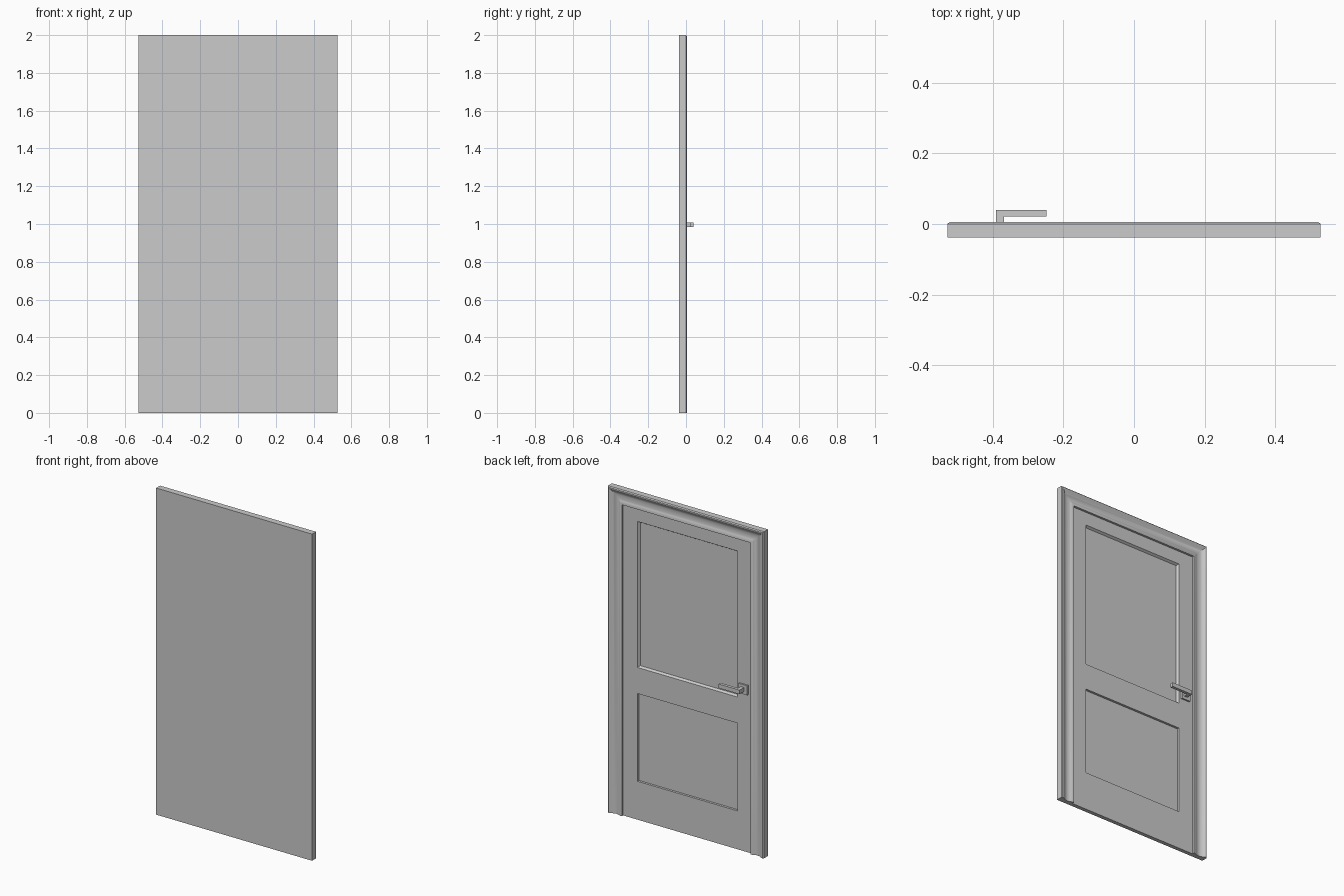
import bpy, bmesh, math
from mathutils import Vector

if "Cube" in bpy.data.objects:
    bpy.data.objects.remove(bpy.data.objects["Cube"])

W, H, BACK = 0.528, 2.0, -0.038      # half width, height, rear plane
LEAF, CAS = -0.014, 0.093            # leaf face, casing width

paint = bpy.data.materials.new("plain_grey")
paint.diffuse_color = (0.6, 0.6, 0.6, 1)
paint.use_nodes = True
paint.node_tree.nodes["Principled BSDF"].inputs["Base Color"].default_value = paint.diffuse_color


def finish(name, bm):
    bmesh.ops.recalc_face_normals(bm, faces=bm.faces)
    me = bpy.data.meshes.new(name)
    bm.to_mesh(me)
    bm.free()
    me.materials.append(paint)
    ob = bpy.data.objects.new(name, me)
    bpy.context.collection.objects.link(ob)
    return ob


def box(bm, x0, x1, y0, y1, z0, z1):
    vs = bmesh.ops.create_cube(bm, size=1)["verts"]
    for v in vs:
        v.co = Vector(((x0 + x1) / 2 + v.co.x * (x1 - x0),
                       (y0 + y1) / 2 + v.co.y * (y1 - y0),
                       (z0 + z1) / 2 + v.co.z * (z1 - z0)))


# Casing: hollow moulding profile swept up, across and down with mitred corners
profile = [(0, BACK), (0, 0), (0.006, 0.005), (0.012, 0.005)]
for i in range(1, 9):
    t = i / 8
    profile.append((0.012 + 0.07 * t, 0.005 - 0.006 * t - 0.012 * math.sin(math.pi * t)))
profile += [(CAS, -0.001), (CAS, BACK)]
bm = bmesh.new()
rings = []
for side, top in ((-1, 0), (-1, 1), (1, 1), (1, 0)):
    rings.append([bm.verts.new((side * (W - w), y, (H - w) if top else 0)) for w, y in profile])
n = len(profile)
for a, b in zip(rings, rings[1:]):
    for i in range(n):
        j = (i + 1) % n
        bm.faces.new((a[i], a[j], b[j], b[i]))
bm.faces.new(rings[0])
bm.faces.new(rings[-1])
casing = finish("door_casing", bm)
bpy.context.view_layer.objects.active = casing
casing.select_set(True)
bpy.ops.object.shade_smooth_by_angle(angle=math.radians(25))

# Door leaf: gridded face whose two panel cells are inset and sunk with a bevel
xs = [-W + CAS, -0.338, 0.338, W - CAS]
zs = [0, 0.235, 0.772, 0.932, 1.826, H - CAS]
bm = bmesh.new()
grid = [[bm.verts.new((x, LEAF, z)) for x in xs] for z in zs]
panels = []
for r in range(5):
    for c in range(3):
        f = bm.faces.new((grid[r][c], grid[r + 1][c], grid[r + 1][c + 1], grid[r][c + 1]))
        if c == 1 and r in (1, 3):
            panels.append(f)
for f in panels:
    bmesh.ops.inset_individual(bm, faces=[f], thickness=0.012, depth=0)
    for v in f.verts:
        v.co.y = LEAF - 0.014
rim = [e for e in bm.edges if e.is_boundary]
ext = bmesh.ops.extrude_edge_only(bm, edges=rim)["geom"]
for v in ext:
    if isinstance(v, bmesh.types.BMVert):
        v.co.y = BACK
bmesh.ops.contextual_create(bm, geom=[e for e in bm.edges if e.is_boundary])
finish("door_leaf", bm)

# Handle: square rosette, stem and lever
bm = bmesh.new()
box(bm, -0.412, -0.354, LEAF, LEAF + 0.01, 0.966, 1.024)
finish("handle_rosette", bm)
bm = bmesh.new()
pts = [(-0.39, LEAF), (-0.39, 0.039), (-0.248, 0.039), (-0.248, 0.021), (-0.368, 0.021), (-0.368, LEAF)]
f = bm.faces.new([bm.verts.new((x, y, 0.983)) for x, y in pts])
for g in bmesh.ops.extrude_face_region(bm, geom=[f])["geom"]:
    if isinstance(g, bmesh.types.BMVert):
        g.co.z = 1.008
finish("door_handle", bm)
